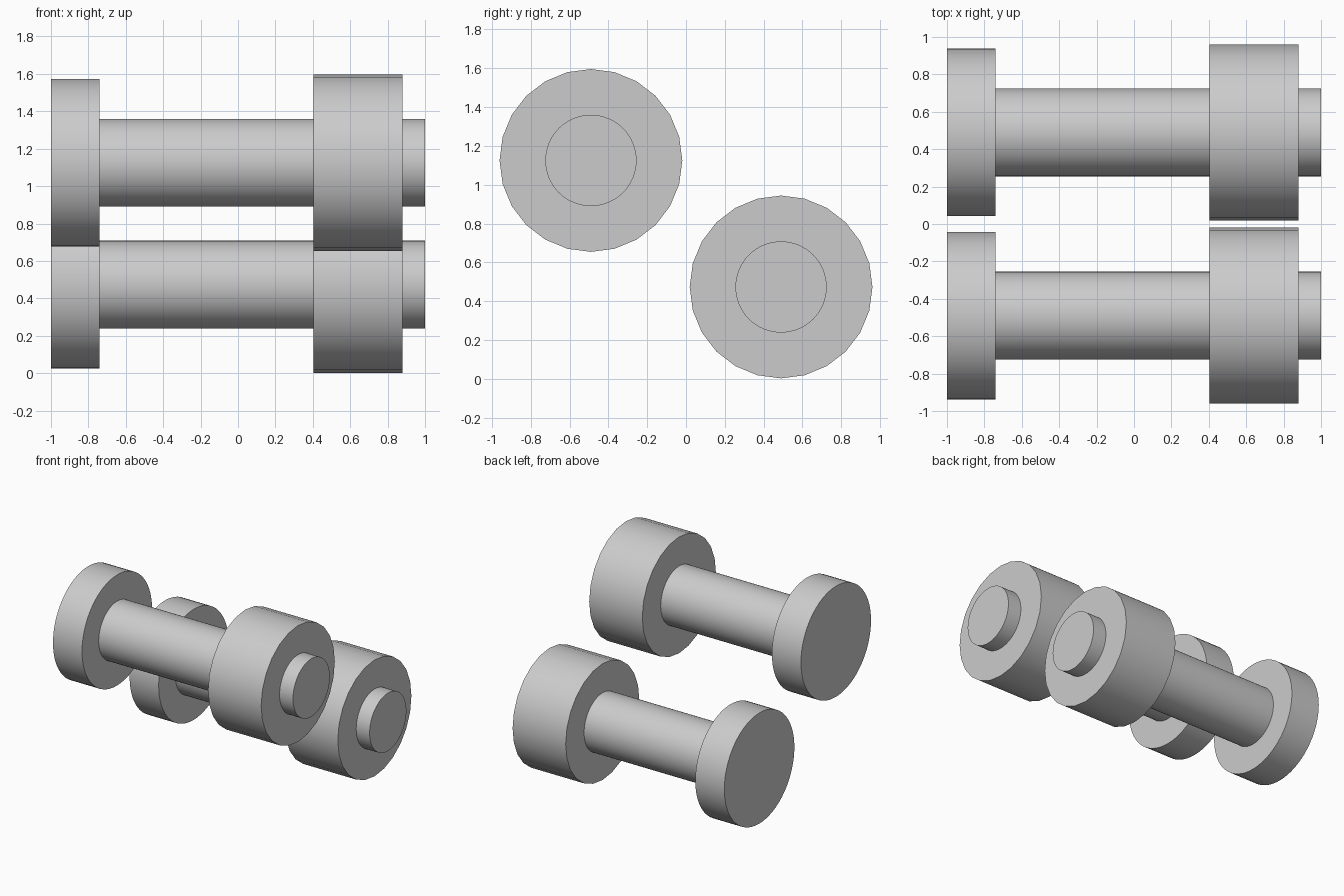
import bpy
from math import radians

cube = bpy.data.objects.get("Cube")
if cube:
    bpy.data.objects.remove(cube, do_unlink=True)

# Single plain grey metal
grey = bpy.data.materials.new("grey_metal")
grey.use_nodes = True
colour = (0.6, 0.6, 0.6, 1.0)
grey.diffuse_color = colour
grey.node_tree.nodes["Principled BSDF"].inputs["Base Color"].default_value = colour


def disc(name, x0, x1, radius, sides, y, z):
    """Cylinder lying along x from x0 to x1, with smooth sides and flat caps."""
    bpy.ops.mesh.primitive_cylinder_add(
        vertices=sides, radius=radius, depth=x1 - x0,
        location=((x0 + x1) / 2, y, z), rotation=(0, radians(90), 0))
    part = bpy.context.object
    part.name = name
    part.data.materials.append(grey)
    bpy.ops.object.shade_smooth_by_angle(angle=radians(30))
    return part


# Two identical bolts, each a round head, a shaft and a round nut
for label, y, z in (("upper", -0.49, 1.125), ("lower", 0.49, 0.473)):
    disc(label + "_bolt_head", -1.0, -0.74, 0.448, 64, y, z)
    disc(label + "_bolt_shaft", -0.74, 1.0, 0.235, 64, y, z)
    disc(label + "_nut", 0.405, 0.88, 0.471, 24, y, z)
